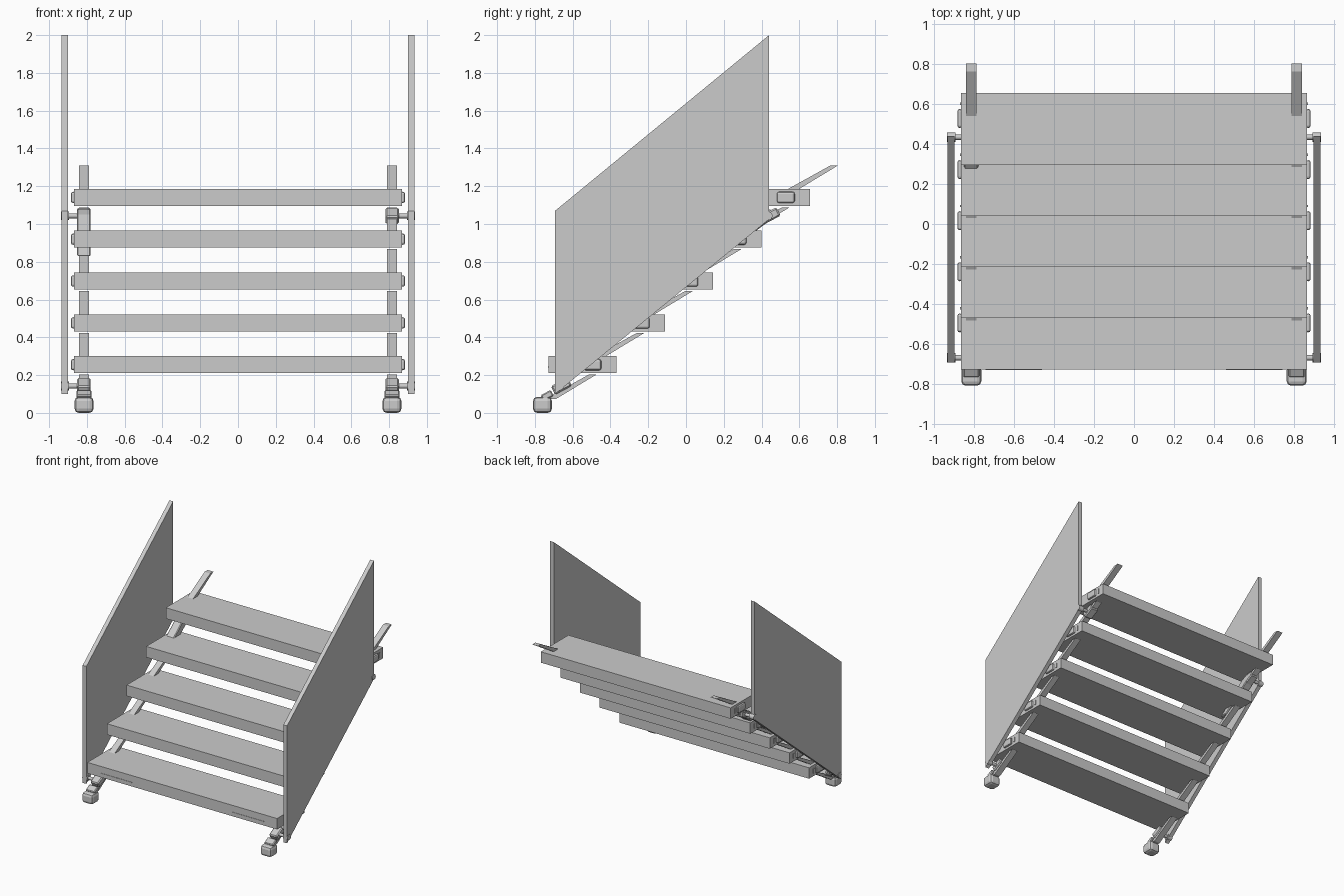
import bpy, bmesh
from mathutils import Vector

if "Cube" in bpy.data.objects:
    bpy.data.objects.remove(bpy.data.objects["Cube"])


def finish(bm, name, bevel=0, segments=1):
    bmesh.ops.recalc_face_normals(bm, faces=bm.faces)
    me = bpy.data.meshes.new(name)
    bm.to_mesh(me)
    bm.free()
    ob = bpy.data.objects.new(name, me)
    bpy.context.collection.objects.link(ob)
    if bevel:
        mod = ob.modifiers.new("bevel", 'BEVEL')
        mod.width, mod.segments = bevel, segments
    return ob


def prism(name, x0, x1, profile, bevel=0, segments=1):
    """Extrude a (y, z) outline from x0 to x1."""
    bm = bmesh.new()
    face = bm.faces.new([bm.verts.new((x0, y, z)) for y, z in profile])
    ext = bmesh.ops.extrude_face_region(bm, geom=[face])
    verts = [v for v in ext['geom'] if isinstance(v, bmesh.types.BMVert)]
    bmesh.ops.translate(bm, vec=(x1 - x0, 0, 0), verts=verts)
    return finish(bm, name, bevel, segments)


def box(name, x0, x1, y0, y1, z0, z1, bevel=0, segments=1):
    return prism(name, min(x0, x1), max(x0, x1),
                 [(y0, z0), (y1, z0), (y1, z1), (y0, z1)], bevel, segments)


def rod(name, a, b, r, sides=16):
    a, b = Vector(a), Vector(b)
    bm = bmesh.new()
    bmesh.ops.create_cone(bm, cap_ends=True, segments=sides,
                          radius1=r, radius2=r, depth=(b - a).length)
    ob = finish(bm, name)
    ob.rotation_mode = 'QUATERNION'
    ob.rotation_quaternion = (b - a).to_track_quat('Z', 'Y')
    ob.location = (a + b) / 2
    for p in ob.data.polygons:
        p.use_smooth = len(p.vertices) == 4
    return ob


def sloped(name, x0, x1, y, z, length, thick, bevel=0):
    """Block centred at (y, z) lying along the link slope."""
    d = Vector((1, 0.53)).normalized()
    n = Vector((-d.y, d.x))
    c = Vector((y, z))
    pts = [c + d * length / 2 * i + n * thick / 2 * j
           for i, j in ((-1, -1), (1, -1), (1, 1), (-1, 1))]
    return prism(name, min(x0, x1), max(x0, x1), [tuple(p) for p in pts], bevel)


DY, DZ = 0.256, 0.2215

for i in range(5):
    y, z = -0.728 + DY * i, 0.21 + DZ * i
    # Treads
    box("tread", -0.867, 0.867, y, y + 0.36, z, z + 0.09)
    for s in (-1, 1):
        # Pivot caps and small pins on the tread ends
        box("tread_pivot_cap", s * 0.86, s * 0.885, y + 0.185, y + 0.28,
            z + 0.015, z + 0.075, 0.012, 2)
        box("tread_end_pin", s * 0.86, s * 0.872, y + 0.30, y + 0.312,
            z + 0.025, z + 0.065)

for s in (-1, 1):
    # Stepped support links, one from each tread to the next
    for i in range(-1, 5):
        y, z = 0.53 + DY * (i - 4), 1.18 + DZ * (i - 4)
        prism("support_link", s * 0.815 - 0.026, s * 0.815 + 0.026,
              [(y, z), (y + 0.06, z), (y + 0.275, z + 0.13), (y + 0.235, z + 0.13)])

    # Rounded feet with ankle blocks
    box("foot", s * 0.765, s * 0.865, -0.81, -0.71, 0, 0.085, 0.022, 2)
    sloped("ankle", s * 0.775, s * 0.855, -0.735, 0.092, 0.06, 0.035, 0.006)

    # Side panels
    prism("side_panel", s * 0.917 - 0.017, s * 0.917 + 0.017,
          [(-0.693, 0.10), (0.44, 1.025), (0.44, 2.0), (-0.693, 1.07)])

    # Brackets, rods and flanges holding the panels
    for y, z in ((-0.67, 0.142), (0.435, 1.043)):
        sloped("panel_bracket", s * 0.78, s * 0.852, y + 0.01, z, 0.10, 0.05, 0.008)
        rod("panel_rod", (s * 0.82, y, z), (s * 0.93, y, z), 0.013)
        rod("panel_flange", (s * 0.894, y, z), (s * 0.938, y, z), 0.023)

    # Thin trim strip on the lowest tread front
    box("trim_strip", s * 0.46, s * 0.745, -0.731, -0.72, 0.240, 0.245)

# Longer drop bracket on the left side only
prism("drop_bracket", -0.852, -0.78,
      [(0.12, 0.83), (0.19, 0.83), (0.46, 1.03), (0.45, 1.08), (0.38, 1.05)], 0.006)
